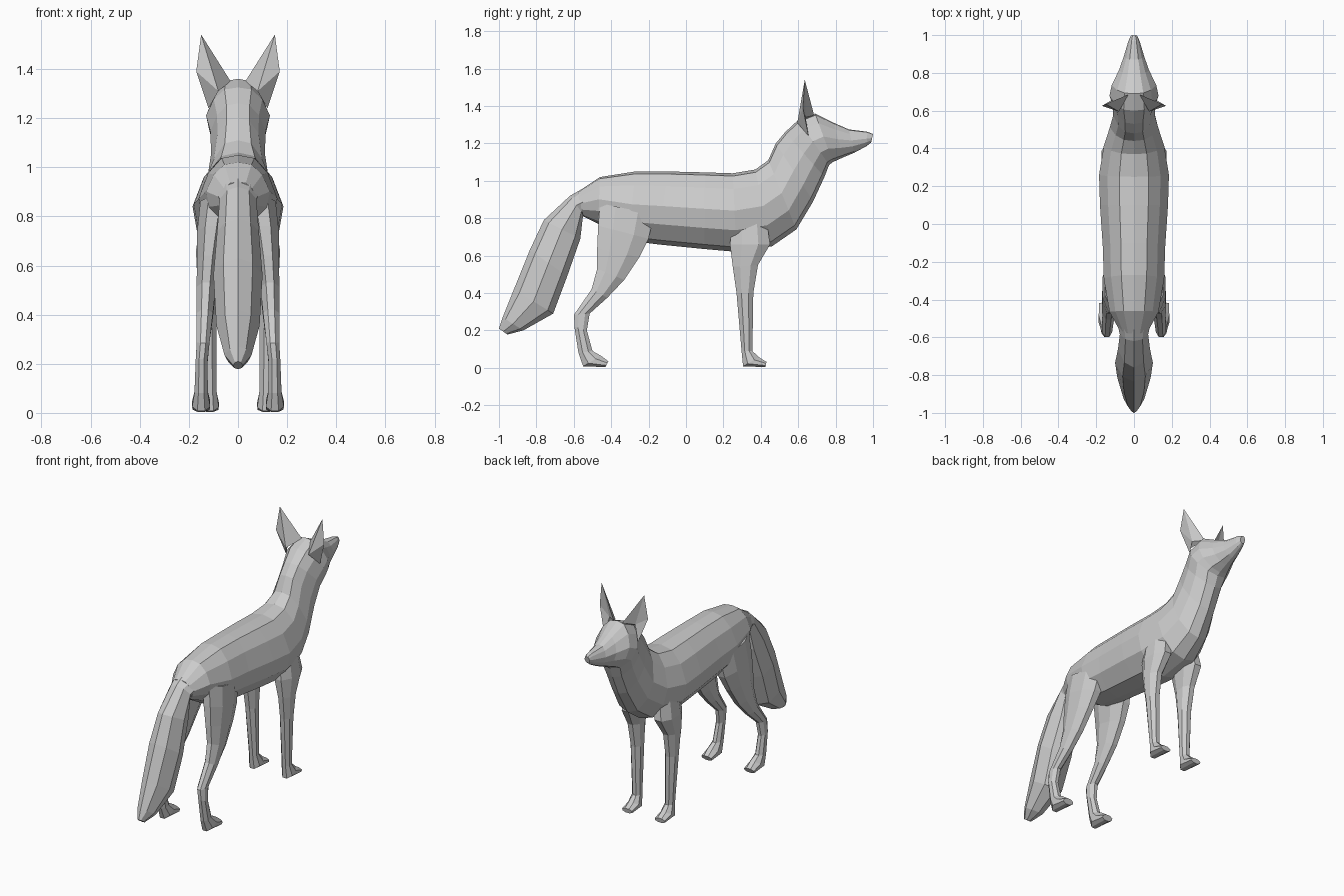
import bpy, bmesh
from math import sin, cos, pi
from mathutils import Vector

# Cross-sections: (sideways, top-to-bottom) in -1..1
TORSO = [(0, 1), (.42, .93), (.76, .6), (1, .05), (.9, -.45), (.5, -.88)]
TORSO += [(0, -1)] + [(-x, z) for x, z in TORSO[:0:-1]]
TAIL = [(0, 1), (.6, .72), (1, 0), (.75, -.72), (0, -1), (-.75, -.72), (-1, 0), (-.6, .72)]
LEG = [(1.05 * cos(pi / 8 + i * pi / 4), 1.08 * sin(pi / 8 + i * pi / 4)) for i in range(8)]


def finish(name, bm):
    bmesh.ops.recalc_face_normals(bm, faces=bm.faces)
    mesh = bpy.data.meshes.new(name)
    bm.to_mesh(mesh)
    bm.free()
    obj = bpy.data.objects.new(name, mesh)
    bpy.context.collection.objects.link(obj)
    return obj


def loft(name, section, rings, x=None):
    """Each ring: top y, z, bottom y, z, half width; x gives ring centres."""
    bm = bmesh.new()
    loops = []
    for i, (ty, tz, by, bz, w) in enumerate(rings):
        a, b = Vector((0, ty, tz)), Vector((0, by, bz))
        cx = Vector((x[i] if x else 0, 0, 0))
        loops.append([bm.verts.new((a + b) / 2 + (a - b) / 2 * v + cx + Vector((w * u, 0, 0)))
                      for u, v in section])
    n = len(section)
    for p, q in zip(loops, loops[1:]):
        for i in range(n):
            j = (i + 1) % n
            bm.faces.new((p[i], p[j], q[j], q[i]))
    bm.faces.new(loops[0])
    bm.faces.new(loops[-1])
    return finish(name, bm)


# Torso, neck and head in one skin
loft("body", TORSO, [
    (-.58, .94, -.55, .81, .075),
    (-.46, 1.02, -.47, .77, .13),
    (-.27, 1.05, -.31, .68, .16),
    (-.10, 1.05, -.15, .66, .165),
    (.10, 1.045, .10, .635, .18),
    (.25, 1.04, .27, .62, .185),
    (.37, 1.06, .46, .65, .16),
    (.44, 1.11, .59, .74, .128),
    (.48, 1.20, .68, .89, .11),
    (.53, 1.26, .74, 1.02, .112),
    (.60, 1.325, .765, 1.085, .13),
    (.69, 1.36, .785, 1.10, .118),
    (.79, 1.31, .84, 1.125, .08),
    (.87, 1.275, .90, 1.15, .055),
    (.97, 1.262, .965, 1.185, .03),
    (1.0, 1.25, .99, 1.205, .018)])

# Bushy tail
loft("tail", TAIL, [
    (-.46, 1.01, -.48, .84, .10),
    (-.62, .92, -.55, .82, .075),
    (-.76, .79, -.565, .69, .085),
    (-.835, .63, -.635, .49, .10),
    (-.92, .42, -.71, .29, .088),
    (-.98, .27, -.87, .20, .055),
    (-1.0, .21, -.955, .178, .02)])

HIND = [
    (-.17, .82, -.46, .88, .06),
    (-.20, .69, -.47, .76, .058),
    (-.25, .59, -.475, .64, .046),
    (-.33, .47, -.475, .53, .04),
    (-.42, .375, -.505, .42, .034),
    (-.515, .29, -.598, .285, .027),
    (-.53, .20, -.597, .22, .025),
    (-.50, .09, -.575, .08, .028),
    (-.455, .065, -.55, .008, .038),
    (-.415, .035, -.43, .004, .036)]
HIND_X = [.095, .11, .122, .13, .135, .142, .148, .15, .15, .15]
FORE = [
    (.43, .80, .25, .82, .055),
    (.45, .66, .235, .66, .058),
    (.385, .55, .25, .54, .042),
    (.36, .40, .27, .40, .036),
    (.355, .09, .297, .09, .028),
    (.39, .057, .305, .008, .038),
    (.43, .032, .425, .004, .036)]
FORE_X = [.095, .115, .125, .122, .115, .115, .115]

# Concave ear: rim points, back point and hollow point
EAR = [(.15, .635, 1.54), (.03, .685, 1.35), (.17, .625, 1.39),
       (.12, .655, 1.24), (.08, .595, 1.31), (.09, .64, 1.34)]
EAR_FACES = ["014", "042", "243", "051", "025", "235", "145", "435"]

for side, s in (("right", 1), ("left", -1)):
    loft("hind_leg_" + side, LEG, HIND, [s * x for x in HIND_X])
    loft("front_leg_" + side, LEG, FORE, [s * x for x in FORE_X])
    bm = bmesh.new()
    vs = [bm.verts.new((s * x, y, z)) for x, y, z in EAR]
    for f in EAR_FACES:
        bm.faces.new([vs[int(c)] for c in f])
    finish("ear_" + side, bm)
